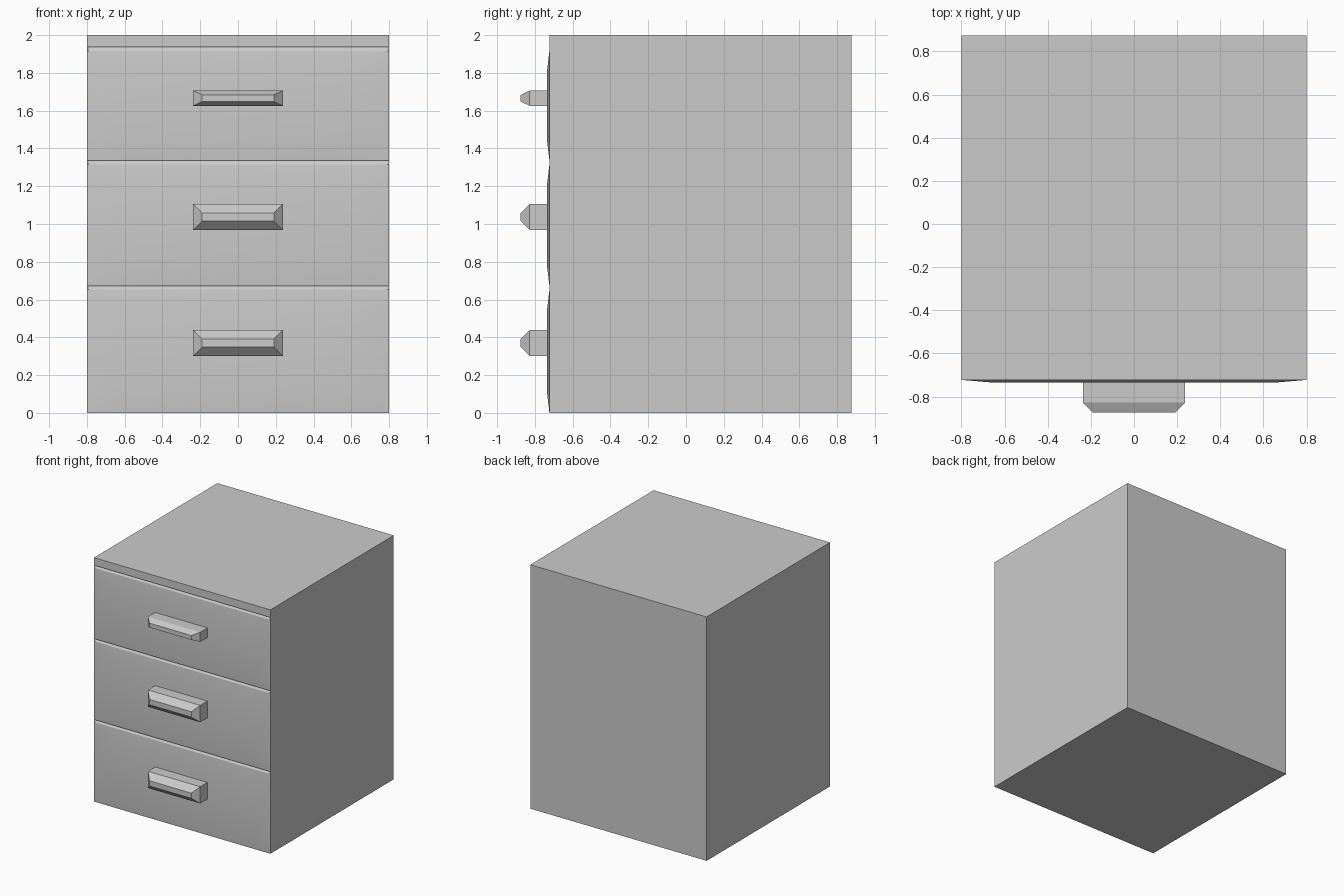
import bpy, bmesh

if "Cube" in bpy.data.objects:
    bpy.data.objects.remove(bpy.data.objects["Cube"])

W, FRONT, BACK, TOP = 0.8, -0.723, 0.875, 2.0


def make_object(name, faces, smooth=False):
    """Build one mesh object from a list of faces given as corner points."""
    bm = bmesh.new()
    for pts in faces:
        bm.faces.new([bm.verts.new(p) for p in pts])
    bmesh.ops.remove_doubles(bm, verts=bm.verts, dist=1e-5)
    for f in bm.faces:
        f.smooth = smooth
    me = bpy.data.meshes.new(name)
    bm.to_mesh(me)
    bm.free()
    ob = bpy.data.objects.new(name, me)
    bpy.context.collection.objects.link(ob)
    return ob


def front_quad(x0, x1, z0, z1, y):
    return [(x0, y, z0), (x1, y, z0), (x1, y, z1), (x0, y, z1)]


# Cabinet shell: top, bottom, sides, back, and the strip above the drawers
drawers = [(0.0, 0.652), (0.672, 1.315), (1.335, 1.917)]
GAP = 0.02
shell = [
    [(-W, FRONT, TOP), (W, FRONT, TOP), (W, BACK, TOP), (-W, BACK, TOP)],
    [(-W, BACK, 0), (W, BACK, 0), (W, FRONT, 0), (-W, FRONT, 0)],
    [(W, FRONT, 0), (W, BACK, 0), (W, BACK, TOP), (W, FRONT, TOP)],
    [(-W, BACK, 0), (-W, FRONT, 0), (-W, FRONT, TOP), (-W, BACK, TOP)],
    [(W, BACK, 0), (-W, BACK, 0), (-W, BACK, TOP), (W, BACK, TOP)],
    front_quad(-W, W, drawers[-1][1] + GAP, TOP, FRONT),
]
make_object("cabinet_shell", shell)

# Slightly cushioned drawer fronts, each a smooth 3 x 3 patch
for i, (z0, z1) in enumerate(drawers, 1):
    xs = [-W, -0.66, 0.66, W]
    zs = [z0, z0 + 0.1, z1 - 0.1, z1]

    def point(a, b):
        inner = a in (1, 2) and b in (1, 2)
        return (xs[a], FRONT - (0.012 if inner else 0), zs[b])

    make_object(f"drawer_front_{i}", [
        [point(a, b), point(a + 1, b), point(a + 1, b + 1), point(a, b + 1)]
        for a in range(3) for b in range(3)], smooth=True)

    # Shadow gap above the drawer: sloping ledge, underside and end caps
    inner_y, zt, e = FRONT + 0.015, z1 + GAP, W - 0.012
    gap = [
        [(-e, FRONT, z1), (e, FRONT, z1), (e, inner_y, zt), (-e, inner_y, zt)],
        [(-e, inner_y, zt), (e, inner_y, zt), (e, FRONT, zt), (-e, FRONT, zt)],
        [(e, FRONT, z1), (W, FRONT, z1), (W, FRONT, zt), (e, inner_y, zt)],
        [(-W, FRONT, z1), (-e, FRONT, z1), (-e, inner_y, zt), (-W, FRONT, zt)],
    ]
    make_object(f"drawer_gap_{i}", gap)


def handle(name, z0, z1, inset):
    """Block handle whose outer face is chamfered all round."""
    def ring(y, x, a, b):
        return [(-x, y, a), (x, y, a), (x, y, b), (-x, y, b)]
    rings = [ring(-0.728, 0.237, z0, z1), ring(-0.828, 0.237, z0, z1),
             ring(-0.875, 0.19, z0 + inset, z1 - inset)]
    faces = [rings[2], rings[0][::-1]]
    for r, s in zip(rings, rings[1:]):
        for k in range(4):
            n = (k + 1) % 4
            faces.append([r[k], r[n], s[n], s[k]])
    make_object(name, faces)


handle("handle_bottom", 0.302, 0.439, 0.047)
handle("handle_middle", 0.968, 1.106, 0.047)
handle("handle_top", 1.626, 1.706, 0.022)
